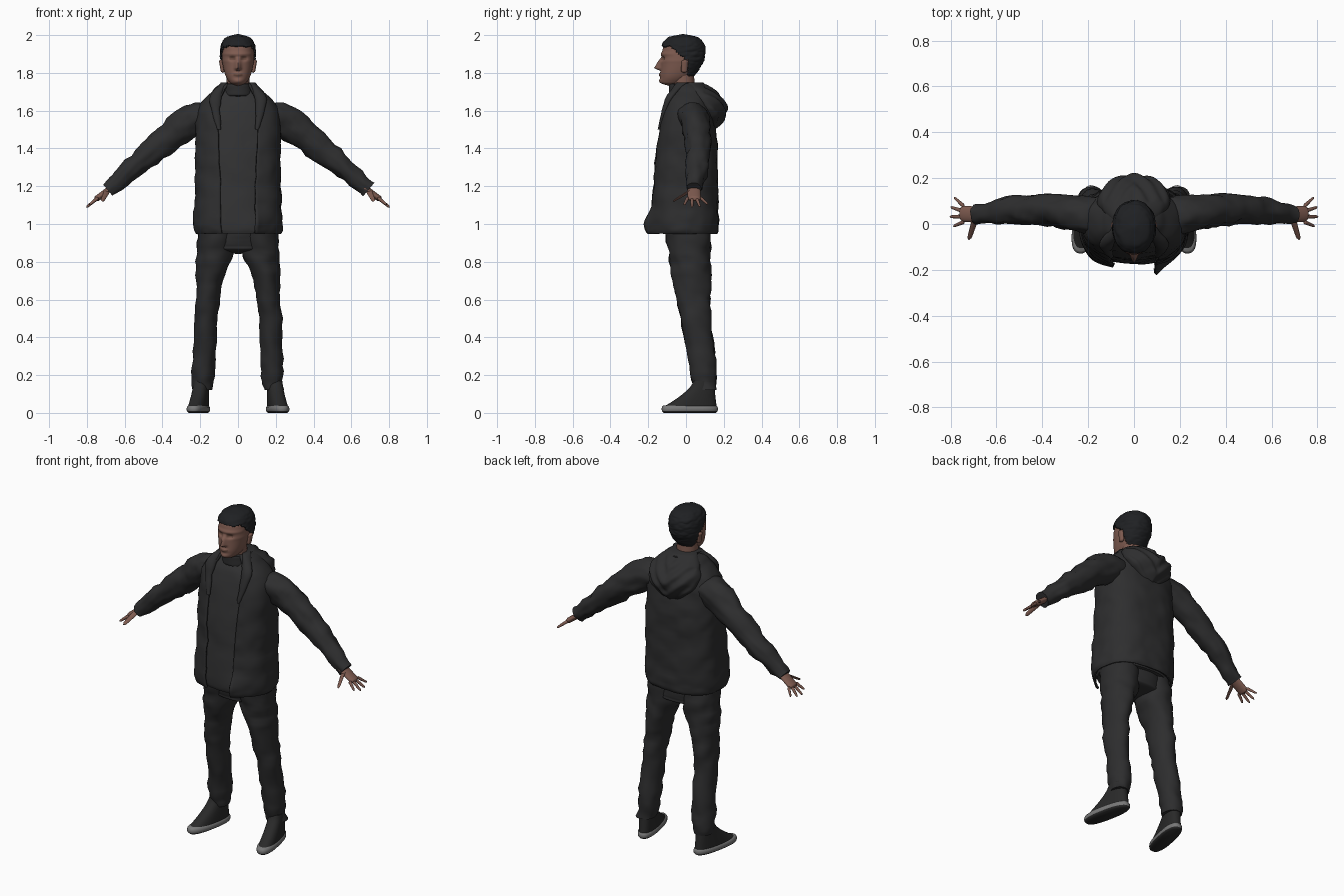
import bpy, bmesh, math
from mathutils import Vector, noise

cube = bpy.data.objects.get("Cube")
if cube:
    bpy.data.objects.remove(cube, do_unlink=True)


def material(name, red, green, blue):
    mat = bpy.data.materials.new(name)
    mat.use_nodes = True
    mat.diffuse_color = (red, green, blue, 1)
    mat.node_tree.nodes["Principled BSDF"].inputs["Base Color"].default_value = (red, green, blue, 1)
    return mat


JACKET = material("jacket charcoal", .027, .027, .028)
SHIRT = material("shirt charcoal", .032, .032, .033)
TROUSER = material("trouser charcoal", .026, .026, .027)
HAIR = material("hair black", .014, .015, .017)
SKIN = material("skin brown", .21, .105, .08)
SHADE = material("dark skin brown", .14, .07, .05)
SHOE = material("shoe black", .022, .022, .022)
SOLE = material("sole grey", .19, .19, .19)

ACROSS, BACK = Vector((1, 0, 0)), Vector((0, 1, 0))
ARM = Vector((.77, 0, -.64))
ARM_UP = Vector((.64, 0, .77))
TOE = Vector((.2, -.98, 0))
TOE_SIDE = Vector((.98, .2, 0))


def smooth_path(rows, steps):
    """Catmull-Rom path through section rows."""
    rows = [Vector(row) for row in rows]
    padded = [rows[0]] + rows + [rows[-1]]
    path = []
    for before, start, end, after in zip(padded, padded[1:], padded[2:], padded[3:]):
        slope_in, slope_out = (end - before) / 2, (after - start) / 2
        for k in range(steps):
            t = k / steps
            ease = t * t * (3 - 2 * t)
            path.append(start.lerp(end, ease) + slope_in * t * (1 - t) ** 2
                        - slope_out * t * t * (1 - t))
    return path + [rows[-1]]


def rod(start, end, wide, deep, tip=1):
    """Section rows of a rounded rod whose far end is scaled by tip."""
    start, end = Vector(start), Vector(end)
    rows = []
    for k in range(13):
        t = k / 12
        size = (1 + (tip - 1) * t) * math.sqrt(1 - abs(2 * t - 1) ** 8)
        rows.append((*start.lerp(end, t), wide * size, deep * size))
    return rows


def signed_power(value, power):
    return math.copysign(abs(value) ** (2 / power), value)


def loft(name, rows, mats, u=ACROSS, v=BACK, count=40, steps=6, power=2, fold=0, grain=9,
         gap=None, warp=None, paint=None, keep=None, side=1, thickness=0):
    """Skin of rings (x, y, z, radius along u, radius along v); gap opens the front."""
    bm = bmesh.new()
    rings = []
    path = smooth_path(rows, steps)
    for j, row in enumerate(path):
        centre, wide, deep = Vector(row[:3]), max(row[3], .001), max(row[4], .001)
        opening = math.radians(gap(j / len(path))) if gap else 0
        ring = []
        for i in range(count):
            turn = i / (count - 1 if gap else count)
            angle = opening - math.pi / 2 + (math.tau - 2 * opening) * turn
            offset = (u * wide * signed_power(math.cos(angle), power)
                      + v * deep * signed_power(math.sin(angle), power))
            point = centre + offset
            # Cloth folds run mostly around the part
            sample = Vector((point.x + side, point.y, point.z * 1.7)) * grain
            point += offset.normalized() * fold * (noise.noise(sample) + noise.noise(sample * 2) / 2)
            if warp:
                point = warp(point)
            point.x *= side
            ring.append(bm.verts.new(point))
        rings.append(ring)
    for low, high in zip(rings, rings[1:]):
        for i in range(count - 1 if gap else count):
            k = (i + 1) % count
            bm.faces.new((low[i], low[k], high[k], high[i]))
    if not gap:
        bm.faces.new(rings[0])
        bm.faces.new(rings[-1])
    bmesh.ops.recalc_face_normals(bm, faces=bm.faces)
    if keep:
        unwanted = [face for face in bm.faces if not keep(face.calc_center_median())]
        bmesh.ops.delete(bm, geom=unwanted, context="FACES")
    for face in bm.faces:
        face.material_index = int(paint(face)) if paint else 0
    mesh = bpy.data.meshes.new(name)
    bm.to_mesh(mesh)
    bm.free()
    obj = bpy.data.objects.new(name, mesh)
    bpy.context.collection.objects.link(obj)
    for mat in mats:
        mesh.materials.append(mat)
    bpy.ops.object.select_all(action="DESELECT")
    obj.select_set(True)
    bpy.context.view_layer.objects.active = obj
    bpy.ops.object.shade_smooth_by_angle(angle=math.radians(55))
    if thickness:
        shell = obj.modifiers.new("thickness", "SOLIDIFY")
        shell.thickness, shell.offset = thickness, 0


def bump(distance, width):
    return math.exp(-(distance / width) ** 2)


# Head: rounded block narrowing to the jaw, with nose, brow, sockets, lips and chin
def head_rows(grow):
    rows = []
    for k in range(21):
        h = k / 20
        size = math.sqrt(1 - abs(2 * h - 1) ** 4) * (.7 + .3 * min(1, 2 * h))
        rows.append((0, -.015 - .07 * (1 - h) ** 3, 1.73 + .265 * h + grow,
                     .085 * size + grow, .11 * size + grow))
    return rows


def face_shape(point):
    if point.y < -.06:
        along = (1.885 - point.z) / .06
        ridge = max(0, along if along < 1 else 5 - 4 * along)
        push = .036 * ridge * bump(point.x, .014)
        push += .012 * bump(point.x, .03) * bump(point.z - 1.755, .015)
        push += .009 * bump(point.x, .02) * bump(point.z - 1.79, .01)
        push += .005 * bump(point.z - 1.9, .01)
        push -= .012 * bump(abs(point.x) - .03, .017) * bump(point.z - 1.875, .012)
        point.y -= push
    return point


def is_shaded(face):
    spot = face.calc_center_median()
    eye = abs(abs(spot.x) - .03) < .015 and abs(spot.z - 1.88) < .01
    lips = abs(spot.x) < .024 and abs(spot.z - 1.79) < .006
    return spot.y < -.07 and (eye or lips)


def hair_zone(spot):
    if spot.y > .01:
        line = 1.775
    else:
        line = 1.87 + .07 * min(1, max(0, -spot.y / .08))
    return spot.z > line + .008 * noise.noise(spot * 60)


loft("head", head_rows(0), [SKIN, SHADE], count=96, steps=4, power=2.2, warp=face_shape, paint=is_shaded)
loft("hair", head_rows(.005), [HAIR], count=72, steps=4, power=2.2, fold=.004, grain=35,
     keep=hair_zone, thickness=.01)
loft("neck", rod((0, -.01, 1.65), (0, -.02, 1.84), .06, .06), [SKIN])
loft("collar", rod((0, -.01, 1.67), (0, -.02, 1.75), .08, .08, .9), [JACKET], fold=.003)

# Torso: height, half width, half depth; the shirt is the same body set inward
torso = [(.95, .22, .17), (1, .23, .18), (1.2, .22, .17), (1.4, .22, .16),
         (1.6, .21, .13), (1.7, .13, .09), (1.74, .08, .08)]


def torso_rows(inset):
    return [(0, .03 * (z - 1.4), z, wide - inset, deep - inset) for z, wide, deep in torso]


# The left front corner of the open jacket swings forward at the hem
def swing(point):
    if point.x > .02 and point.y < -.08:
        point.y -= .05 * bump(point.x - .06, .05) * bump(point.z - 1, .06)
    return point


loft("shirt", torso_rows(.016), [SHIRT], count=64, power=2.4, fold=.006)
loft("jacket_body", torso_rows(0), [JACKET], count=90, steps=8, power=2.5, fold=.009,
     gap=lambda t: 18 + 18 * t * t, warp=swing, thickness=.012)


# Hood hanging down the back in a soft point
def hood_fold(point):
    point.y += .008 * math.sin(75 * (point.z - abs(point.x))) * (point.y > .1)
    return point


hood = []
for k in range(9):
    t = k / 8
    swell = math.sin(2.6 * t)
    hood.append((0, .13 - .1 * t ** 3, 1.47 + .28 * t, .16 * swell, .1 * swell))
loft("hood", hood, [JACKET], count=64, fold=.008, warp=hood_fold)

# Seat joining the trouser legs
loft("trouser_seat", rod((0, .02, .84), (0, 0, 1.1), .17, .11), [TROUSER], fold=.006)

lapel = [(.07, -.02, 1.75, .02, .03), (.12, -.09, 1.66, .03, .02), (.1, -.14, 1.5, .01, .01)]
sleeve = [(.11, .03, 1.57, .08, .07), (.2, .04, 1.57, .08, .09), (.35, .06, 1.47, .07, .08),
          (.53, .06, 1.32, .06, .06), (.69, .04, 1.18, .04, .04)]
leg = [(.11, 0, 1, .1, .12), (.12, .02, .85, .1, .11), (.15, .03, .7, .07, .1),
       (.17, .05, .5, .06, .08), (.18, .09, .25, .06, .07), (.19, .1, .12, .05, .06)]

# Shoe: a full footprint that shortens toward the ankle, over a flat sole
foot = Vector((.21, .02, 0))
shoe = []
for k in range(7):
    h = k / 6
    length = .055 + .09 * (1 - h) ** 1.5
    centre = foot - TOE * .85 * (.145 - length)
    shoe.append((centre.x, centre.y, .03 + .14 * h, length, .046 - .008 * h))
sole = [(foot.x, foot.y, z, .15 - trim, .05 - trim)
        for z, trim in ((0, .01), (.01, 0), (.03, 0), (.04, .01))]


def is_underside(face):
    return face.normal.z < -.5


for label, side in (("left", 1), ("right", -1)):
    loft(label + "_lapel", lapel, [JACKET], fold=.006, side=side)
    loft(label + "_sleeve", sleeve, [JACKET], u=BACK, v=ARM_UP, fold=.012, grain=14, side=side)
    loft(label + "_trouser_leg", leg, [TROUSER], fold=.012, grain=10, side=side)
    loft(label + "_shoe", shoe, [SHOE], u=TOE, v=TOE_SIDE, power=2.4, side=side)
    loft(label + "_sole", sole, [SOLE, SHOE], u=TOE, v=TOE_SIDE, steps=2, power=2.5,
         paint=is_underside, side=side)
    loft(label + "_ear", rod((.08, -.01, 1.8), (.09, -.005, 1.87), .01, .016, 1.2), [SKIN],
         count=16, steps=2, side=side)
    # Hand with spread fingers
    loft(label + "_palm", rod((.66, .04, 1.2), (.76, .045, 1.125), .035, .016), [SKIN],
         u=BACK, v=ARM_UP, count=24, steps=2, side=side)
    for k, finger in enumerate(("index", "middle", "ring", "little")):
        base = Vector((.74, .01 + .022 * k, 1.14))
        tip = base + ARM * (.09 - .02 * abs(k - 1.4)) + BACK * .02 * (k - 1)
        loft(f"{label}_{finger}_finger", rod(base, tip, .01, .01, .6), [SKIN],
             u=BACK, v=ARM_UP, count=12, steps=2, side=side)
    loft(label + "_thumb", rod((.69, .03, 1.18), (.72, -.07, 1.12), .013, .013, .6), [SKIN],
         v=ARM_UP, count=12, steps=2, side=side)
